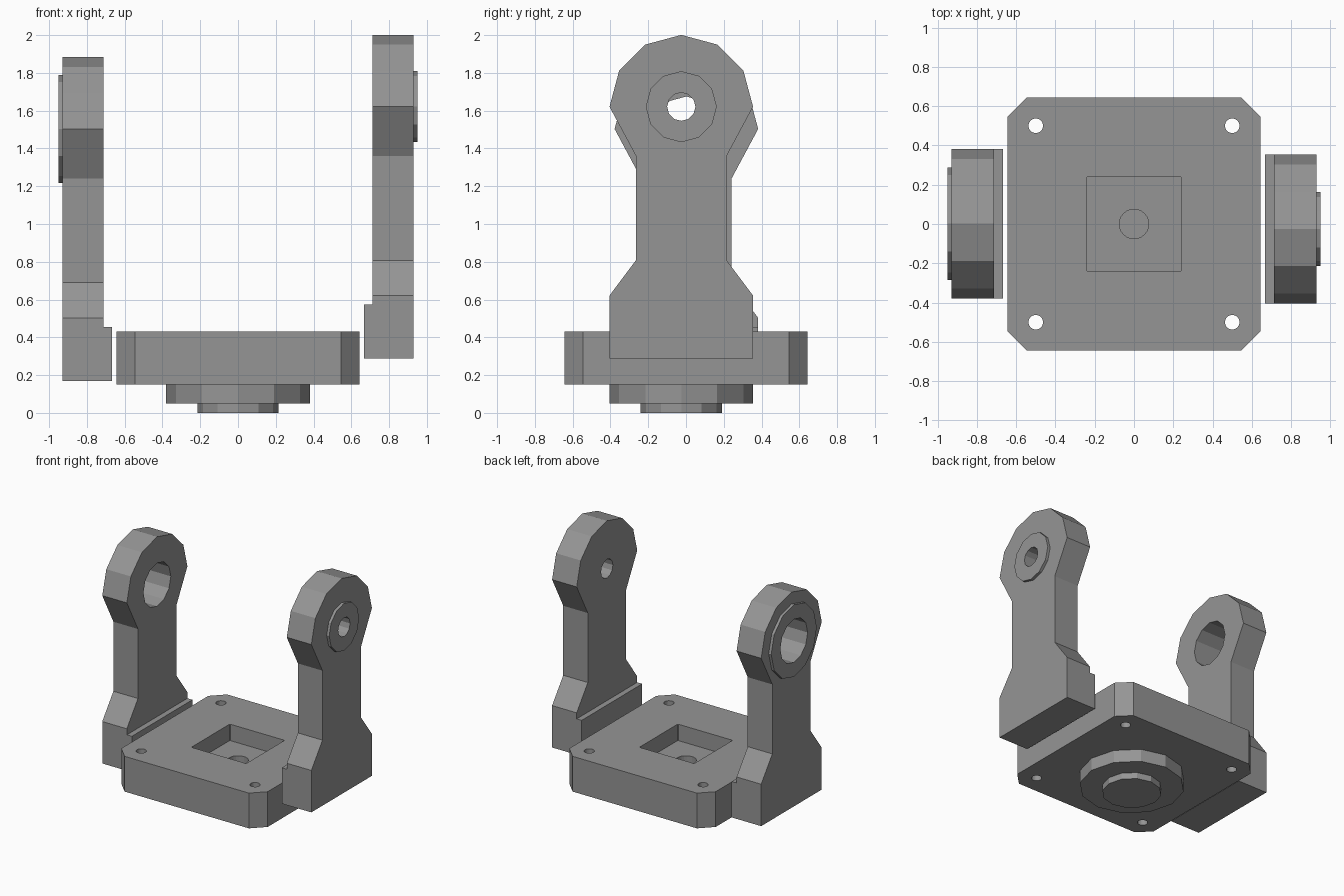
import bpy, bmesh
from math import sin, cos, pi
from mathutils import Vector

if "Cube" in bpy.data.objects:
    bpy.data.objects.remove(bpy.data.objects["Cube"])

grey = bpy.data.materials.new("grey metal")
grey.use_nodes = True
GREY = (0.3, 0.3, 0.3, 1)
grey.diffuse_color = GREY
grey.node_tree.nodes["Principled BSDF"].inputs["Base Color"].default_value = GREY


def prism(name, outline, axis, low, high):
    """Extrude an outline along x (outline in y, z) or z (outline in x, y)."""
    bm = bmesh.new()
    if axis == "x":
        points = [(low, a, b) for a, b in outline]
        move = Vector((high - low, 0, 0))
    else:
        points = [(a, b, low) for a, b in outline]
        move = Vector((0, 0, high - low))
    face = bm.faces.new([bm.verts.new(p) for p in points])
    new = bmesh.ops.extrude_face_region(bm, geom=[face])["geom"]
    bmesh.ops.translate(bm, vec=move, verts=[v for v in new if isinstance(v, bmesh.types.BMVert)])
    bmesh.ops.recalc_face_normals(bm, faces=bm.faces)
    mesh = bpy.data.meshes.new(name)
    bm.to_mesh(mesh)
    bm.free()
    mesh.materials.append(grey)
    obj = bpy.data.objects.new(name, mesh)
    bpy.context.collection.objects.link(obj)
    return obj


def ring(a, b, radius, sides=12):
    return [(a + radius * cos(2 * pi * i / sides), b + radius * sin(2 * pi * i / sides))
            for i in range(sides)]


def square(half, cut):
    """Square outline with cut corners."""
    s, c = half, half - cut
    return [(s, -c), (s, c), (c, s), (-c, s), (-s, c), (-s, -c), (-c, -s), (c, -s)]


def combine(obj, tool, operation):
    mod = obj.modifiers.new(operation.lower(), "BOOLEAN")
    mod.operation, mod.object, mod.solver = operation, tool, "EXACT"
    bpy.context.view_layer.objects.active = obj
    bpy.ops.object.modifier_apply(modifier=mod.name)
    bpy.data.objects.remove(tool)


def arm(name, side, y, foot, boss_radius, hole_radius):
    """Upright arm with flared foot, inner lip, round head, boss and bore."""
    pivot = foot + 1.333
    wide, neck = 0.38, 0.24
    right = [(y + wide, foot), (y + wide, foot + 0.333),
             (y + neck, foot + 0.52), (y + neck, foot + 1.072)]
    head = ring(y, pivot, wide)[:7]
    left = [(2 * y - a, b) for a, b in reversed(right)]
    inner, outer = side * 0.712, side * 0.928
    obj = prism(name, right + head + left, "x", inner, outer)

    lip = [(y - wide, foot), (y + wide, foot), (y + wide, foot + 0.285), (y - wide, foot + 0.285)]
    combine(obj, prism("lip", lip, "x", side * 0.668, side * 0.75), "UNION")
    combine(obj, prism("boss", ring(y, pivot, boss_radius), "x", side * 0.9, side * 0.95), "UNION")
    combine(obj, prism("bore", ring(y, pivot, hole_radius), "x", side * 0.6, side * 1.1), "DIFFERENCE")


arm("left_arm", 1, -0.025, 0.288, 0.188, 0.075)
arm("right_arm", -1, 0.002, 0.17, 0.286, 0.172)

# Base plate with pocket, centre hole and corner screw holes
base = prism("base_plate", square(0.643, 0.097), "z", 0.15, 0.43)
combine(base, prism("pocket", square(0.241, 0.006), "z", 0.3, 0.6), "DIFFERENCE")
combine(base, prism("centre_hole", ring(0, 0, 0.075, 24), "z", 0.17, 0.4), "DIFFERENCE")
for x in (-0.5, 0.5):
    for y in (-0.5, 0.5):
        combine(base, prism("screw_hole", ring(x, y, 0.037, 24), "z", 0, 0.6), "DIFFERENCE")

# Stepped discs under the base
combine(base, prism("large_disc", ring(0, -0.025, 0.38), "z", 0.05, 0.16), "UNION")
combine(base, prism("small_disc", ring(0, -0.025, 0.215), "z", 0, 0.06), "UNION")
